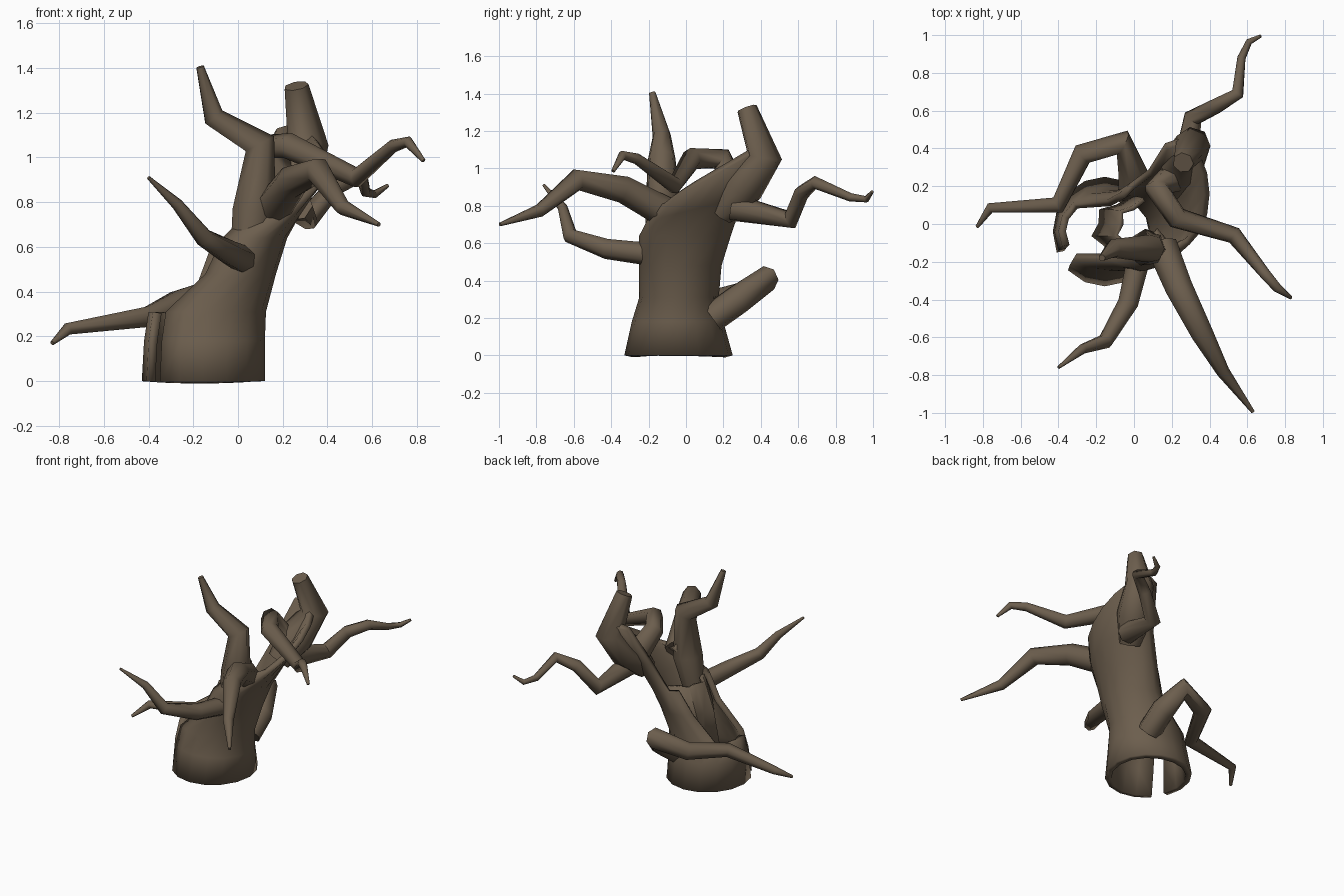
import bpy, bmesh, math
from mathutils import Vector

if "Cube" in bpy.data.objects:
    bpy.data.objects.remove(bpy.data.objects["Cube"])

bark = bpy.data.materials.new("brown_bark")
bark.diffuse_color = (0.15, 0.112, 0.075, 1)
bark.use_nodes = True
bark.node_tree.nodes["Principled BSDF"].inputs["Base Color"].default_value = bark.diffuse_color


def finish(name, bm, wall=0):
    me = bpy.data.meshes.new(name)
    bm.to_mesh(me)
    bm.free()
    ob = bpy.data.objects.new(name, me)
    bpy.context.collection.objects.link(ob)
    me.materials.append(bark)
    if wall:
        sol = ob.modifiers.new("wall", 'SOLIDIFY')
        sol.thickness = wall
        sol.offset = -1
    bpy.ops.object.select_all(action='DESELECT')
    ob.select_set(True)
    bpy.context.view_layer.objects.active = ob
    bpy.ops.object.shade_smooth_by_angle(angle=math.radians(60))
    return ob


def limb(name, pts, sides=7):
    """Tapered tube through (x, y, z, radius) points, mitred at the bends."""
    bm = bmesh.new()
    P = [Vector(p[:3]) for p in pts]
    rings, u = [], None
    for i, p in enumerate(P):
        a = (p - P[i - 1]).normalized() if i else Vector()
        b = (P[i + 1] - p).normalized() if i < len(P) - 1 else Vector()
        t = (a + b).normalized()
        if u is None:
            u = t.orthogonal()
        u = (u - t * u.dot(t)).normalized()
        v = t.cross(u)
        r = pts[i][3]
        rings.append([bm.verts.new(p + r * (u * math.cos(k * math.tau / sides) + v * math.sin(k * math.tau / sides)))
                      for k in range(sides)])
    for r0, r1 in zip(rings, rings[1:]):
        for k in range(sides):
            n = (k + 1) % sides
            bm.faces.new((r0[k], r0[n], r1[n], r1[k]))
    bm.faces.new(rings[-1])
    bm.faces.new(rings[0][::-1])
    return finish(name, bm)


# Hollow trunk shell: rings of (z, xmin, xmax, ymin, ymax, slope in y, open columns)
N = 16
RINGS = [
    (0.00, -0.43, 0.12, -0.33, 0.25, 0.0, (9,)),
    (0.18, -0.42, 0.12, -0.29, 0.20, 0.0, (9,)),
    (0.31, -0.40, 0.125, -0.25, 0.175, 0.0, (6, 7, 8, 9)),
    (0.48, -0.20, 0.17, -0.25, 0.19, 0.0, (6, 7, 8, 9)),
    (0.64, -0.12, 0.22, -0.25, 0.24, 0.0, (5, 6, 7, 8, 9)),
    (0.77, -0.02, 0.30, -0.21, 0.31, 0.25, (5, 6, 7, 8, 9)),
    (0.88, 0.06, 0.40, -0.13, 0.45, 0.55, ()),
]
bm = bmesh.new()
grid = []
for z, x0, x1, y0, y1, s, gap in RINGS:
    row = []
    for k in range(N):
        a = k * math.tau / N
        y = (y0 + y1) / 2 + (y1 - y0) / 2 * math.sin(a)
        row.append(bm.verts.new(((x0 + x1) / 2 + (x1 - x0) / 2 * math.cos(a), y, z + s * y)))
    grid.append(row)
for i, ring in enumerate(RINGS[:-1]):
    for k in range(N):
        if k not in ring[6]:
            n = (k + 1) % N
            bm.faces.new((grid[i][k], grid[i][n], grid[i + 1][n], grid[i + 1][k]))
bmesh.ops.delete(bm, geom=[v for v in bm.verts if not v.link_faces], context='VERTS')
finish("hollow_trunk", bm, 0.04)

# Ridged inner wall standing in the opening: (z, centre x, rx, ry)
bm = bmesh.new()
rows = []
for z, cx, rx, ry in [(0.20, 0.0, .23, .18), (0.45, 0.02, .20, .18), (0.64, 0.06, .17, .17)]:
    row = []
    for k in range(8):
        a = math.radians(95 + k * 24)
        f = 0.84 if k % 2 else 1.0
        row.append(bm.verts.new((cx + f * rx * math.cos(a), -0.03 + f * ry * math.sin(a), z)))
    rows.append(row)
for r0, r1 in zip(rows, rows[1:]):
    for k in range(7):
        bm.faces.new((r0[k], r0[k + 1], r1[k + 1], r1[k]))
finish("inner_wall", bm, 0.025)

# Main forks growing out of the trunk rim
limb("front_fork", [(0.03, -0.14, 0.52, .07), (0.07, -0.125, 0.76, .10), (0.095, -0.13, 1.06, .075),
                    (-0.11, -0.13, 1.18, .05), (-0.17, -0.18, 1.405, .018)])
limb("back_fork", [(0.19, 0.19, 0.76, .08), (0.25, 0.30, 0.90, .12), (0.31, 0.42, 1.06, .095),
                   (0.26, 0.325, 1.32, .056)])

# Branches
limb("left_front_branch", [(0.03, -0.17, 0.54, .064), (-0.03, -0.42, 0.57, .056), (-0.15, -0.62, 0.64, .042),
                           (-0.27, -0.66, 0.79, .027), (-0.40, -0.76, 0.91, .008)])
limb("long_front_branch", [(0.15, -0.12, 0.77, .085), (0.24, -0.34, 0.89, .075), (0.36, -0.58, 0.94, .06),
                           (0.47, -0.78, 0.775, .036), (0.63, -0.995, 0.70, .01)])
limb("right_branch", [(0.20, 0.24, 0.90, .08), (0.12, 0.19, 1.05, .065), (0.23, 0.03, 1.05, .06),
                      (0.53, -0.06, 0.91, .047), (0.69, -0.26, 1.05, .03), (0.76, -0.34, 1.07, .025),
                      (0.83, -0.39, 0.985, .01)])
limb("back_right_branch", [(0.26, 0.25, 0.79, .075), (0.31, 0.56, 0.725, .052), (0.43, 0.62, 0.87, .042),
                           (0.55, 0.69, 0.925, .035), (0.57, 0.88, 0.845, .023), (0.61, 0.965, 0.835, .018),
                           (0.67, 0.995, 0.875, .009)])
limb("low_left_branch", [(-0.01, 0.14, 0.20, .08), (-0.01, 0.28, 0.30, .08), (-0.06, 0.43, 0.41, .07),
                         (-0.27, 0.37, 0.35, .06), (-0.40, 0.10, 0.29, .048), (-0.76, 0.085, 0.235, .028),
                         (-0.83, -0.015, 0.17, .01)])
